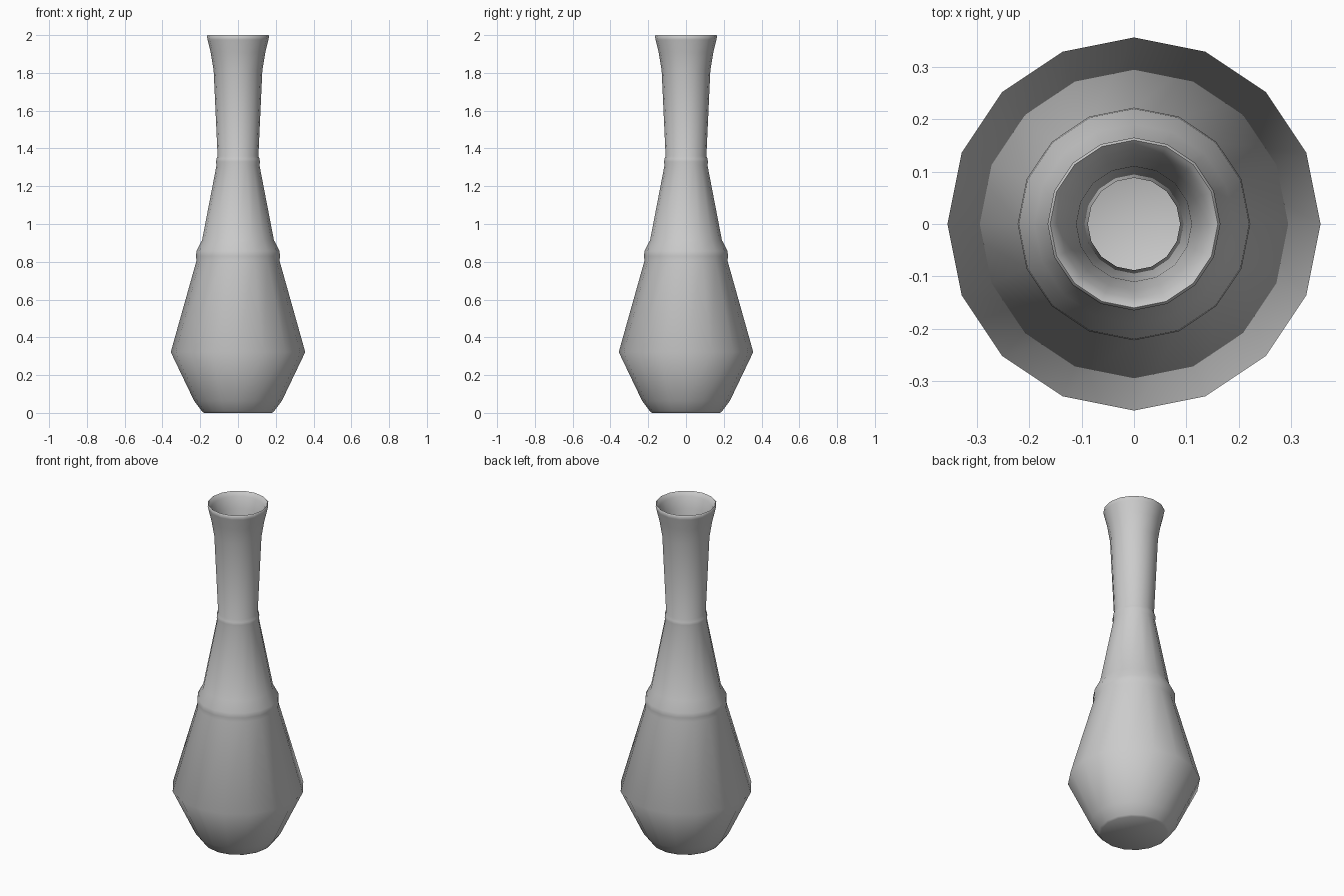
import bpy, bmesh, math

if "Cube" in bpy.data.objects:
    bpy.data.objects.remove(bpy.data.objects["Cube"])

SIDES = 16

# Half profile (radius, height): outside from base to lip, then inside down to the floor
outer = [(0.18, 0.0), (0.19, 0.008), (0.232, 0.063), (0.356, 0.322),
         (0.220, 0.805), (0.222, 0.83), (0.220, 0.857), (0.190, 0.915),
         (0.114, 1.310), (0.116, 1.33), (0.114, 1.345), (0.108, 1.360),
         (0.129, 1.815), (0.145, 1.910), (0.161, 1.975), (0.165, 1.995)]
inner = [(0.160, 2.0), (0.154, 1.994), (0.142, 1.975), (0.126, 1.910), (0.110, 1.815),
         (0.088, 1.360), (0.095, 1.310), (0.170, 0.910), (0.200, 0.830),
         (0.335, 0.322), (0.213, 0.073), (0.17, 0.02)]


def lathe(name, profile, floor_z):
    bm = bmesh.new()
    rings = []
    for r, z in profile:
        rings.append([bm.verts.new((r * math.cos(2 * math.pi * i / SIDES),
                                    r * math.sin(2 * math.pi * i / SIDES), z))
                      for i in range(SIDES)])
    for a, b in zip(rings, rings[1:]):
        for i in range(SIDES):
            j = (i + 1) % SIDES
            bm.faces.new((a[i], a[j], b[j], b[i]))
    # Flat underside and fan-shaped inside floor
    bm.faces.new(rings[0][::-1])
    centre = bm.verts.new((0, 0, floor_z))
    for i in range(SIDES):
        bm.faces.new((rings[-1][i], rings[-1][(i + 1) % SIDES], centre))
    bmesh.ops.recalc_face_normals(bm, faces=bm.faces)
    mesh = bpy.data.meshes.new(name)
    bm.to_mesh(mesh)
    bm.free()
    obj = bpy.data.objects.new(name, mesh)
    bpy.context.collection.objects.link(obj)
    return obj


# Hollow vase body
vase = lathe("vase", outer + inner, 0.02)
bpy.context.view_layer.objects.active = vase
vase.select_set(True)
bpy.ops.object.shade_smooth_by_angle(angle=math.radians(60))
